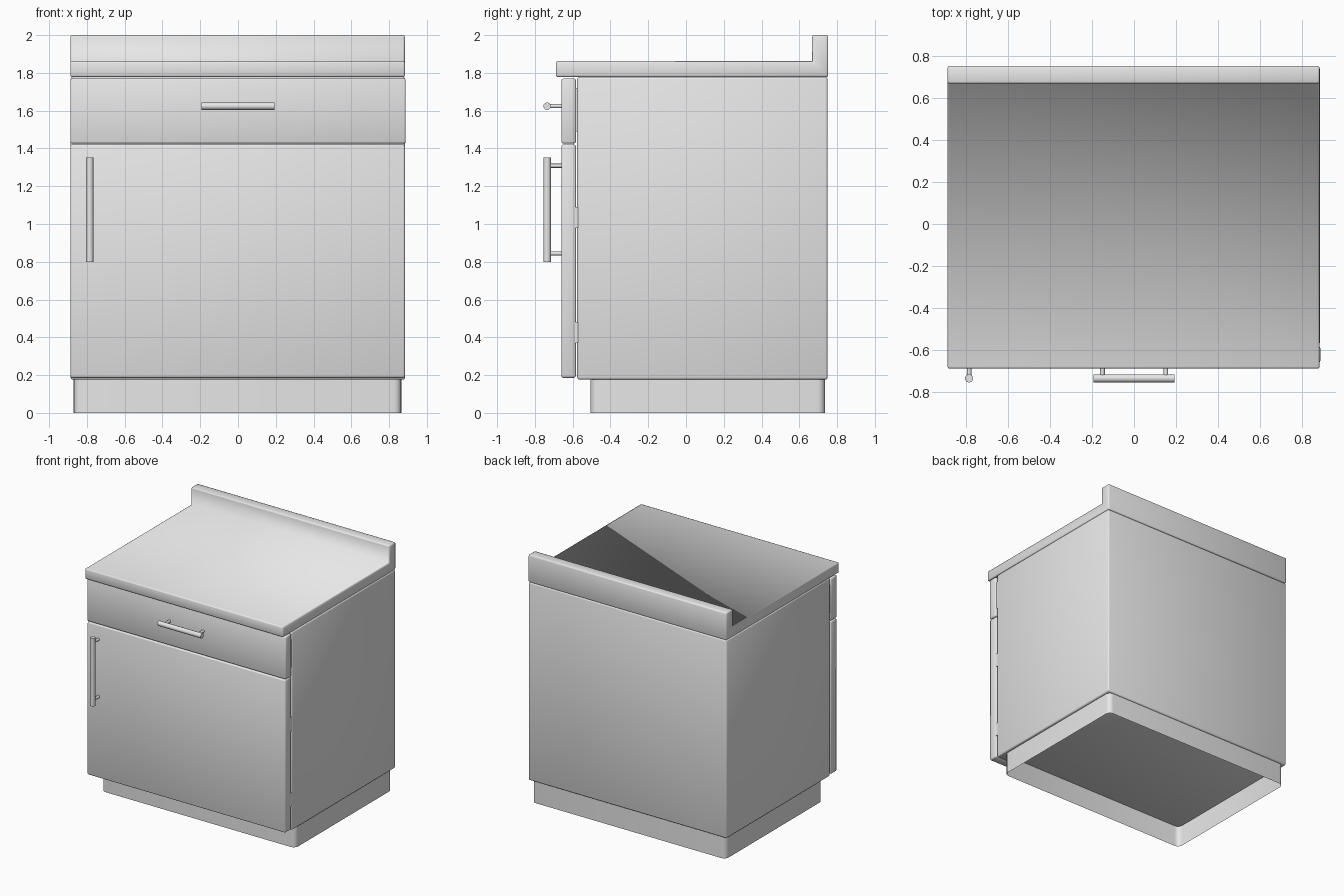
import bpy
import bmesh
import math
from mathutils import Matrix, Vector

cube = bpy.data.objects.get("Cube")
if cube:
    bpy.data.objects.remove(cube, do_unlink=True)

GREY = (0.8, 0.8, 0.8, 1.0)
grey = bpy.data.materials.new("light grey")
grey.use_nodes = True
grey.diffuse_color = GREY
for node in grey.node_tree.nodes:
    if node.type == "BSDF_PRINCIPLED":
        node.inputs["Base Color"].default_value = GREY


def finish(name, bm, smooth=True):
    """Turn a bmesh into a named, coloured object."""
    bmesh.ops.recalc_face_normals(bm, faces=bm.faces)
    mesh = bpy.data.meshes.new(name)
    for face in bm.faces:
        face.smooth = smooth
    bm.to_mesh(mesh)
    bm.free()
    mesh.materials.append(grey)
    obj = bpy.data.objects.new(name, mesh)
    bpy.context.collection.objects.link(obj)
    return obj


def block(bm, low, high):
    low, high = Vector(low), Vector(high)
    matrix = Matrix.Translation((low + high) / 2) @ Matrix.Diagonal((*(high - low), 1))
    bmesh.ops.create_cube(bm, size=1, matrix=matrix)


def round_edges(bm, edges, radius, segments):
    bmesh.ops.bevel(bm, geom=edges, offset=radius, segments=segments,
                    profile=0.5, affect="EDGES", clamp_overlap=True)


def rounded_box(name, low, high, radius, segments=2):
    bm = bmesh.new()
    block(bm, low, high)
    round_edges(bm, bm.edges[:], radius, segments)
    return finish(name, bm)


def rod(bm, start, end, radius, sides):
    start, end = Vector(start), Vector(end)
    axis = end - start
    turn = axis.to_track_quat("Z", "Y").to_matrix().to_4x4()
    bmesh.ops.create_cone(bm, cap_ends=True, segments=sides, radius1=radius,
                          radius2=radius, depth=axis.length,
                          matrix=Matrix.Translation((start + end) / 2) @ turn)


def bar_handle(name, start, end, inset):
    """Round bar on two posts that reach back to the front panel."""
    bm = bmesh.new()
    start, end = Vector(start), Vector(end)
    rod(bm, start, end, 0.02, 10)
    step = (end - start).normalized() * inset
    for point in (start + step, end - step):
        rod(bm, point, (point.x, -0.655, point.z), 0.011, 8)
    obj = finish(name, bm)
    bpy.ops.object.select_all(action="DESELECT")
    obj.select_set(True)
    bpy.context.view_layer.objects.active = obj
    bpy.ops.object.shade_smooth_by_angle(angle=math.radians(50))


# Cabinet body and front panels
rounded_box("cabinet_body", (-0.887, -0.576, 0.176), (0.885, 0.75, 1.778), 0.012)
rounded_box("door", (-0.887, -0.66, 0.186), (0.884, -0.583, 1.421), 0.01)
rounded_box("drawer_front", (-0.888, -0.66, 1.426), (0.888, -0.583, 1.77), 0.01)

# Hollow plinth with rounded corners, open underneath
bm = bmesh.new()
block(bm, (-0.87, -0.506, 0), (0.865, 0.737, 0.18))
uprights = [e for e in bm.edges if abs(e.verts[0].co.z - e.verts[1].co.z) > 0.1]
round_edges(bm, uprights, 0.04, 4)
caps = [f for f in bm.faces if abs(f.normal.z) > 0.9]
bmesh.ops.delete(bm, geom=caps, context="FACES_ONLY")
finish("plinth", bm)

# Worktop with raised back edge: L-shaped section drawn out across the width
bm = bmesh.new()
section = [(-0.689, 1.778), (0.753, 1.778), (0.753, 2.0),
           (0.668, 2.0), (0.668, 1.862), (-0.689, 1.862)]
face = bm.faces.new([bm.verts.new((-0.888, y, z)) for y, z in section])
drawn = bmesh.ops.extrude_face_region(bm, geom=[face])
bmesh.ops.translate(bm, vec=(1.772, 0, 0),
                    verts=[v for v in drawn["geom"] if isinstance(v, bmesh.types.BMVert)])
bmesh.ops.recalc_face_normals(bm, faces=bm.faces)
inner = [e for e in bm.edges if all(abs(v.co.y - 0.668) + abs(v.co.z - 1.862) < 0.001
                                    for v in e.verts)]
round_edges(bm, [e for e in bm.edges if e not in inner], 0.01, 2)
worktop = finish("worktop", bm)

# Hinge plates and drawer runner ends in the gap behind the front panels
for label, low, high in (("lower_hinge", 0.37, 0.48), ("upper_hinge", 0.98, 1.09)):
    bm = bmesh.new()
    block(bm, (0.83, -0.59, low), (0.882, -0.57, high))
    finish(label, bm, smooth=False)
for label, side in (("left_runner", 1), ("right_runner", -1)):
    bm = bmesh.new()
    block(bm, (side * 0.86 - 0.02, -0.59, 1.49), (side * 0.86 + 0.02, -0.57, 1.72))
    finish(label, bm, smooth=False)

# Handles
bar_handle("drawer_handle", (-0.192, -0.735, 1.624), (0.194, -0.735, 1.624), 0.042)
bar_handle("door_handle", (-0.785, -0.735, 0.8), (-0.785, -0.735, 1.352), 0.044)
